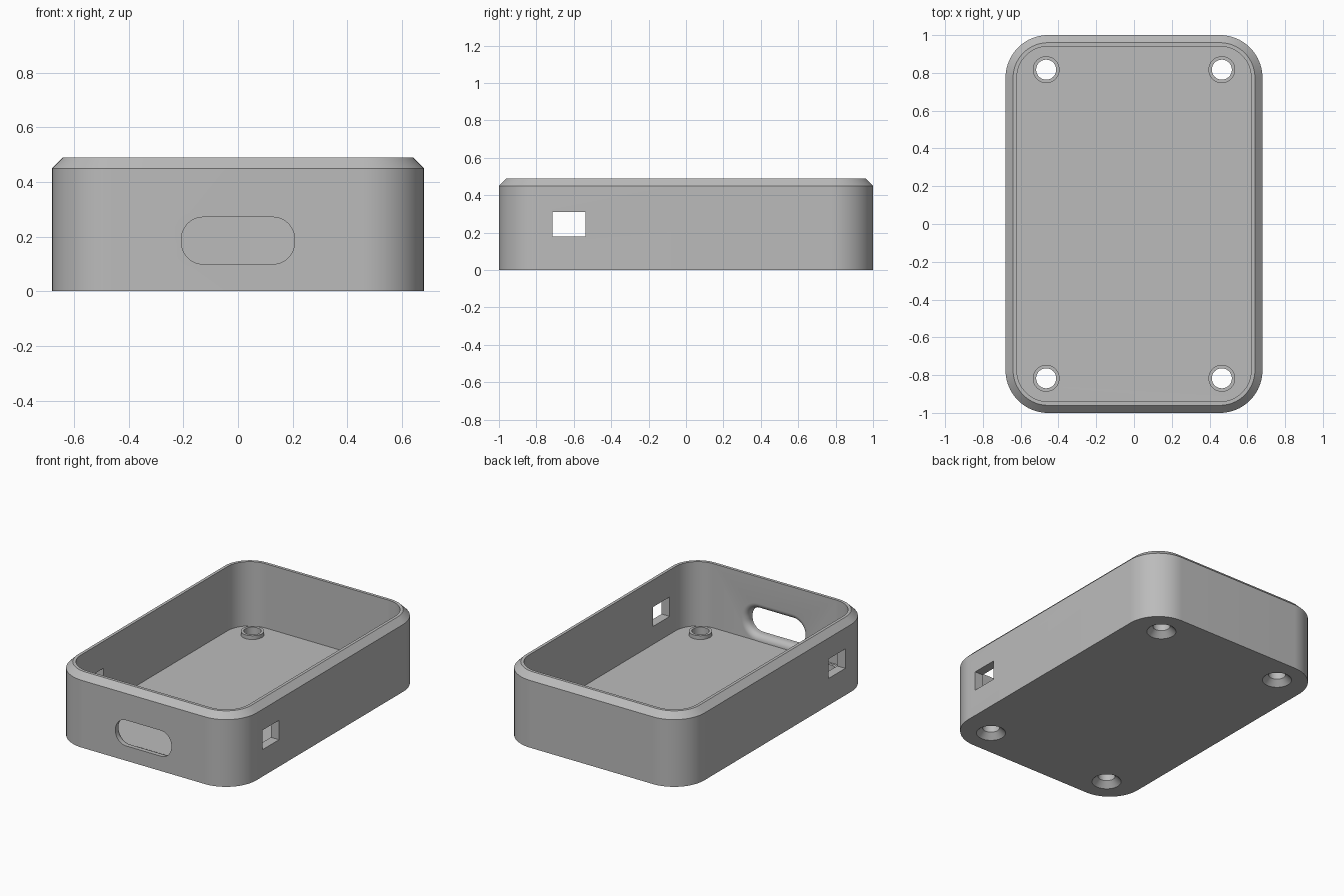
import bpy, bmesh, math

if "Cube" in bpy.data.objects:
    bpy.data.objects.remove(bpy.data.objects["Cube"])

W, L, H = 0.68, 1.0, 0.49          # half width, half length, height
WALL, FLOOR, CHAMFER, R = 0.06, 0.06, 0.04, 0.225

grey = bpy.data.materials.new("grey plastic")
grey.diffuse_color = (0.5, 0.5, 0.5, 1)
grey.use_nodes = True
grey.node_tree.nodes["Principled BSDF"].inputs["Base Color"].default_value = grey.diffuse_color


def rounded(hx, hy, r, seg=20):
    """Rounded rectangle outline, counter-clockwise."""
    pts = []
    for k, (sx, sy) in enumerate([(1, 1), (-1, 1), (-1, -1), (1, -1)]):
        for i in range(seg + 1):
            a = math.pi / 2 * (k + i / seg)
            pts.append((sx * (hx - r) + r * math.cos(a), sy * (hy - r) + r * math.sin(a)))
    return pts


def loft(name, loops):
    """Closed solid through a list of equal-length loops."""
    bm = bmesh.new()
    rings = [[bm.verts.new(p) for p in lp] for lp in loops]
    n = len(rings[0])
    for a, b in zip(rings, rings[1:]):
        for i in range(n):
            j = (i + 1) % n
            bm.faces.new((a[i], a[j], b[j], b[i]))
    bm.faces.new(rings[0][::-1])
    bm.faces.new(rings[-1])
    bmesh.ops.recalc_face_normals(bm, faces=bm.faces)
    me = bpy.data.meshes.new(name)
    bm.to_mesh(me)
    bm.free()
    ob = bpy.data.objects.new(name, me)
    bpy.context.collection.objects.link(ob)
    me.materials.append(grey)
    return ob


def lathe(name, x, y, profile, seg=40):
    return loft(name, [[(x + r * math.cos(2 * math.pi * i / seg),
                         y + r * math.sin(2 * math.pi * i / seg), z)
                        for i in range(seg)] for r, z in profile])


def combine(body, tool, op):
    bpy.context.view_layer.objects.active = body
    m = body.modifiers.new(op, 'BOOLEAN')
    m.operation, m.object, m.solver = op, tool, 'EXACT'
    bpy.ops.object.modifier_apply(modifier=m.name)
    bpy.data.objects.remove(tool)


# Hollow tray with a chamfered rim: (inset, height) up the outside, down the inside
tray = loft("enclosure_base", [
    [(x, y, z) for x, y in rounded(W - d, L - d, R - d)]
    for d, z in [(0, 0), (0, H - CHAMFER), (CHAMFER, H), (WALL, H), (WALL, FLOOR)]])

# Screw bosses and countersunk holes
for sx in (-1, 1):
    for sy in (-1, 1):
        x, y = sx * 0.465, sy * 0.817
        combine(tray, lathe("screw_boss", x, y, [(0.071, 0.045), (0.071, 0.085)]), 'UNION')
        combine(tray, lathe("screw_hole", x, y,
                            [(0.1, -0.01), (0.09, 0), (0.053, 0.037), (0.053, 0.12)]), 'DIFFERENCE')

# Square hole through both side walls
combine(tray, loft("side_hole", [
    [(x, -0.625 + sy * 0.088, 0.245 + sz * 0.065) for sy, sz in
     [(-1, -1), (1, -1), (1, 1), (-1, 1)]] for x in (-0.8, 0.8)]), 'DIFFERENCE')

# Rounded front slot, flaring open on the inside
flare = 0.04
steps = [(-1.05, 0)]
for i in range(9):
    t = math.pi / 2 * i / 8
    steps.append((-L + WALL - flare + flare * math.sin(t), flare * (1 - math.cos(t))))
steps.append((-0.9, flare))
combine(tray, loft("front_slot", [
    [(x, y, 0.185 + z) for x, z in rounded(0.207 + d, 0.086 + d, 0.08 + d, 12)]
    for y, d in steps]), 'DIFFERENCE')

# Smooth the curved walls, keep edges sharp
bpy.ops.object.select_all(action='DESELECT')
tray.select_set(True)
bpy.context.view_layer.objects.active = tray
bpy.ops.object.shade_smooth_by_angle(angle=math.radians(30))
